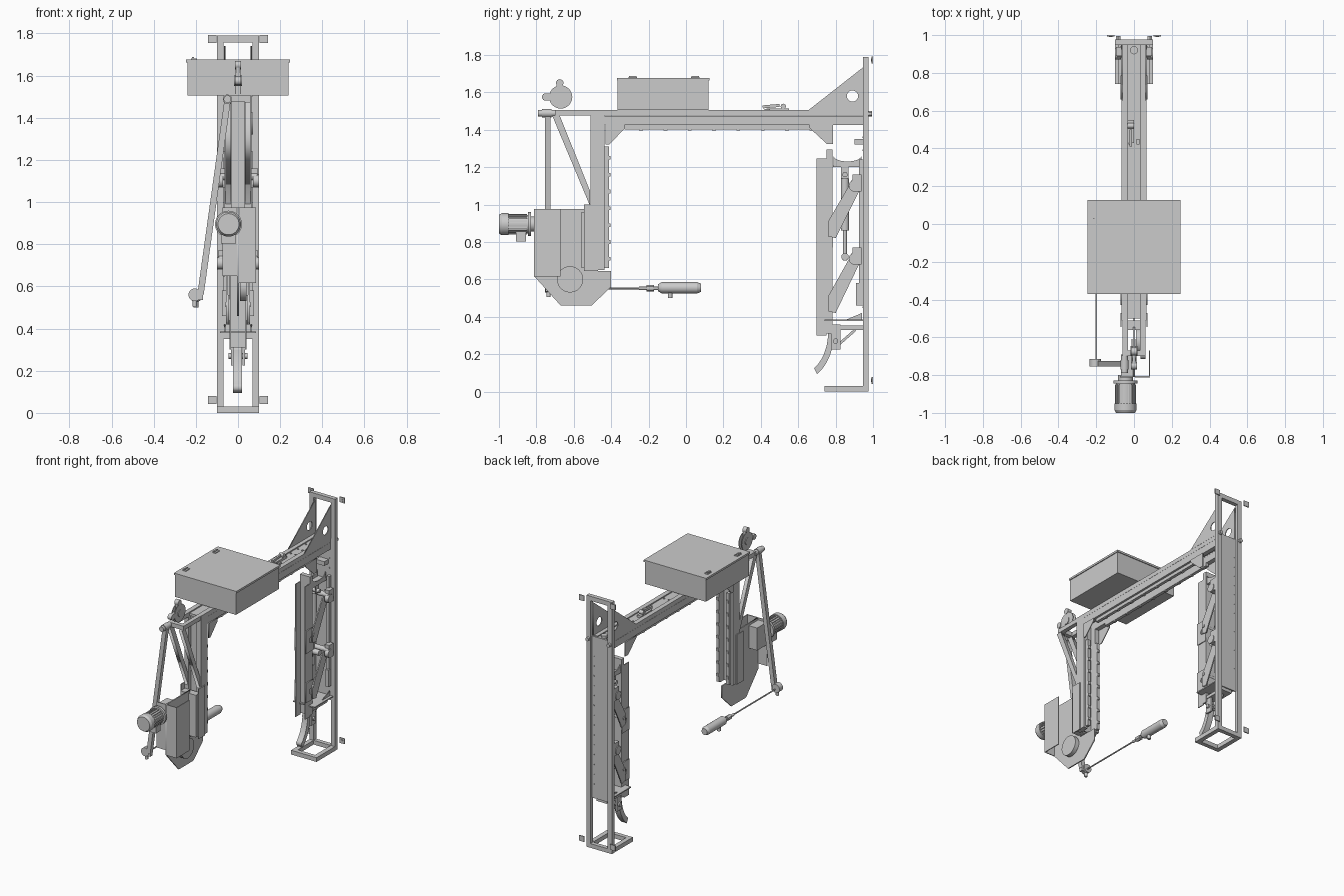
import bpy, bmesh, math
from mathutils import Vector, Matrix


def finish(name, bm, smooth=False):
    me = bpy.data.meshes.new(name)
    bmesh.ops.recalc_face_normals(bm, faces=bm.faces)
    bm.to_mesh(me)
    bm.free()
    ob = bpy.data.objects.new(name, me)
    bpy.context.collection.objects.link(ob)
    if smooth:
        bpy.ops.object.select_all(action='DESELECT')
        ob.select_set(True)
        bpy.context.view_layer.objects.active = ob
        bpy.ops.object.shade_smooth_by_angle(angle=math.radians(35))
    return ob


def box(name, x0, x1, y0, y1, z0, z1):
    bm = bmesh.new()
    m = Matrix.Translation(((x0 + x1) / 2, (y0 + y1) / 2, (z0 + z1) / 2))
    bmesh.ops.create_cube(bm, size=1, matrix=m @ Matrix.Diagonal((x1 - x0, y1 - y0, z1 - z0, 1)))
    return finish(name, bm)


def pair(name, x0, x1, *r):
    box(name + "_right", x0, x1, *r)
    box(name + "_left", -x1, -x0, *r)


def along(p0, p1):
    a, b = Vector(p0), Vector(p1)
    return Matrix.Translation((a + b) / 2) @ (b - a).to_track_quat('Z', 'Y').to_matrix().to_4x4(), (b - a).length


def bar(name, p0, p1, w, d):
    bm = bmesh.new()
    m, l = along(p0, p1)
    bmesh.ops.create_cube(bm, size=1, matrix=m @ Matrix.Diagonal((w, d, l, 1)))
    return finish(name, bm)


def cyl(name, p0, p1, r, r2=None, n=24):
    bm = bmesh.new()
    m, l = along(p0, p1)
    bmesh.ops.create_cone(bm, cap_ends=True, segments=n, radius1=r,
                          radius2=r if r2 is None else r2, depth=l, matrix=m)
    return finish(name, bm, True)


def plate(name, pts, x0, x1, holes=()):
    """Flat plate with an outline in (y, z), thick along x, with round holes (y, z, r)."""
    cu = bpy.data.curves.new(name, 'CURVE')
    cu.dimensions, cu.fill_mode, cu.extrude = '2D', 'BOTH', (x1 - x0) / 2
    rings = [pts] + [[(y + r * math.cos(i * math.pi / 10), z + r * math.sin(i * math.pi / 10))
                      for i in range(20)] for y, z, r in holes]
    for ring in rings:
        s = cu.splines.new('POLY')
        s.points.add(len(ring) - 1)
        for p, (u, v) in zip(s.points, ring):
            p.co = (u, v, 0, 1)
        s.use_cyclic_u = True
    tmp = bpy.data.objects.new(name + "_curve", cu)
    bpy.context.collection.objects.link(tmp)
    dg = bpy.context.evaluated_depsgraph_get()
    me = bpy.data.meshes.new_from_object(tmp.evaluated_get(dg))
    bpy.data.objects.remove(tmp)
    bm = bmesh.new()
    bm.from_mesh(me)
    bm.transform(Matrix(((0, 0, 1, (x0 + x1) / 2), (1, 0, 0, 0), (0, 1, 0, 0), (0, 0, 0, 1))))
    bmesh.ops.remove_doubles(bm, verts=bm.verts, dist=1e-5)
    return finish(name, bm)


def plates(name, pts, x0, x1, holes=()):
    plate(name + "_right", pts, x0, x1, holes)
    plate(name + "_left", pts, -x1, -x0, holes)


# Rear post frame, foot and wall tabs
pair("post", 0.068, 0.10, 0.947, 0.977, 0, 1.79)
box("post_top_bar", -0.068, 0.068, 0.947, 0.977, 1.758, 1.79)
box("post_bottom_bar", -0.068, 0.068, 0.947, 0.977, 0, 0.03)
pair("foot_side", 0.068, 0.10, 0.74, 0.947, 0.0, 0.03)
box("foot_front_bar", -0.068, 0.068, 0.74, 0.77, 0, 0.03)
box("post_back_plate", -0.07, 0.07, 0.950, 0.957, 0.35, 1.50)
for z in (0.06, 1.773):
    pair("wall_tab", 0.102, 0.143, 0.993, 1.0, z - 0.019, z + 0.019)
    for s in (-1, 1):
        cyl("tab_bolt", (s * 0.124, 0.989, z), (s * 0.124, 0.994, z), 0.009, n=12)
for s in (-1, 1):
    cyl("post_bolt", (s * 0.084, 0.975, 1.485), (s * 0.084, 0.995, 1.485), 0.014, n=6)
    for i in range(14):
        z = 0.45 + i * 0.07
        cyl("plate_screw", (s * 0.055, 0.945, z), (s * 0.055, 0.959, z), 0.004, n=8)

# Post gussets
plates("post_gusset", [(0.655, 1.505), (0.955, 1.505), (0.955, 1.74)], 0.06, 0.066, [(0.89, 1.58, 0.03)])

# Horizontal beam
pair("beam_upper_tube", 0.032, 0.065, -0.51, 0.947, 1.475, 1.505)
pair("beam_lower_tube", 0.032, 0.065, -0.51, 0.947, 1.425, 1.474)
box("beam_web", -0.032, 0.032, -0.50, 0.947, 1.480, 1.497)
pair("beam_liner", 0.028, 0.05, -0.33, 0.70, 1.402, 1.425)
for i in range(8):
    y = -0.25 + i * 0.13
    pair("liner_clip", 0.03, 0.048, y, y + 0.02, 1.396, 1.402)
for y in (0.22, 0.62, 0.70, 0.79):
    for s in (-1, 1):
        cyl("beam_bolt", (s * 0.018, y, 1.495), (s * 0.018, y, 1.502), 0.006, n=8)
cyl("beam_end_bolt", (0, 0.92, 1.495), (0, 0.92, 1.512), 0.022, n=12)
plates("front_corner_gusset", [(-0.43, 1.425), (-0.33, 1.425), (-0.33, 1.405), (-0.41, 1.32), (-0.43, 1.32)], 0.065, 0.071)
plates("rear_corner_gusset", [(0.66, 1.425), (0.785, 1.425), (0.785, 1.325), (0.752, 1.325), (0.66, 1.41)], 0.065, 0.071)

# Front leg
pair("leg_tube", 0.032, 0.065, -0.51, -0.435, 0.65, 1.475)
box("leg_web", -0.032, 0.032, -0.485, -0.475, 0.65, 1.475)
pair("leg_liner", 0.028, 0.05, -0.435, -0.412, 0.66, 1.31)
pair("leg_side_plate", 0.065, 0.071, -0.545, -0.47, 0.645, 1.0)
for i in range(7):
    pair("leg_clip", 0.03, 0.048, -0.412, -0.405, 0.70 + i * 0.09, 0.72 + i * 0.09)

# Front outrigger with diagonal braces
box("outrigger_right", 0.032, 0.062, -0.70, -0.51, 1.475, 1.505)
box("outrigger_left", -0.062, -0.032, -0.70, -0.51, 1.475, 1.505)
box("outrigger_cross_bar", -0.032, 0.032, -0.70, -0.67, 1.475, 1.505)
plates("outrigger_brace", [(-0.715, 1.475), (-0.675, 1.475), (-0.512, 1.07), (-0.512, 0.99)], 0.034, 0.06)
cyl("arm_pivot", (-0.05, -0.79, 1.488), (-0.05, -0.69, 1.488), 0.018)
cyl("arm_pivot_collar", (-0.05, -0.77, 1.488), (-0.05, -0.72, 1.488), 0.022)

# Cable balancer on the outrigger
for x in (-0.013, 0.009):
    cyl("balancer_disc", (x, -0.67, 1.575), (x + 0.004, -0.67, 1.575), 0.062, n=32)
cyl("balancer_hub", (-0.018, -0.67, 1.575), (0.018, -0.67, 1.575), 0.025)
for y, z in ((-0.75, 1.575), (-0.675, 1.65)):
    cyl("balancer_roller", (-0.015, y, z), (0.015, y, z), 0.02)
    bar("balancer_lobe", (0, y, z), (0, -0.67, 1.575), 0.02, 0.035)

# Hanging swing arm and hand control
bar("swing_arm", (-0.05, -0.74, 1.48), (-0.178, -0.74, 0.56), 0.030, 0.030)
cyl("arm_end_joint", (-0.205, -0.755, 0.56), (-0.205, -0.715, 0.56), 0.03)
box("arm_end_block", -0.215, -0.165, -0.75, -0.725, 0.535, 0.585)
cyl("arm_end_knob", (-0.205, -0.735, 0.505), (-0.205, -0.735, 0.55), 0.011, n=12)
cyl("control_rod", (-0.2, -0.75, 0.552), (-0.2, -0.25, 0.552), 0.005, n=12)
cyl("rod_coupling", (-0.2, -0.25, 0.552), (-0.2, -0.15, 0.552), 0.009, n=12)
cyl("rod_nut", (-0.2, -0.21, 0.552), (-0.2, -0.17, 0.552), 0.018, n=6)
cyl("handle_nose", (-0.2, -0.15, 0.555), (-0.2, -0.13, 0.555), 0.018, 0.03)
cyl("control_handle", (-0.2, -0.13, 0.555), (-0.2, 0.06, 0.555), 0.03)
cyl("handle_cap", (-0.2, 0.06, 0.555), (-0.2, 0.08, 0.555), 0.03, 0.022)
cyl("handle_button", (-0.2, -0.085, 0.50), (-0.2, -0.085, 0.53), 0.012, n=12)

# Control cabinet with lid and latches
box("cabinet", -0.24, 0.24, -0.365, 0.12, 1.506, 1.662)
box("cabinet_lid", -0.246, 0.246, -0.37, 0.126, 1.662, 1.676)
for y in (0.05, -0.285):
    box("lid_latch_base", -0.222, -0.195, y - 0.022, y + 0.022, 1.676, 1.681)
    box("lid_latch", -0.218, -0.208, y - 0.02, y + 0.02, 1.681, 1.687)

# Toggle clamp on the beam
box("clamp_base", -0.034, 0.0, 0.43, 0.55, 1.497, 1.513)
bar("clamp_lever", (-0.018, 0.41, 1.522), (-0.018, 0.50, 1.53), 0.014, 0.016)
cyl("clamp_pivot", (-0.034, 0.52, 1.525), (0.0, 0.52, 1.525), 0.014, n=16)
pair("clamp_foot", 0.012, 0.028, 0.42, 0.45, 1.497, 1.512)

# Drive housing
plate("drive_side_plate", [(-0.81, 0.975), (-0.81, 0.615), (-0.67, 0.46), (-0.505, 0.46), (-0.40, 0.56),
                           (-0.40, 0.645), (-0.545, 0.645), (-0.545, 0.975)], -0.004, 0.004)
box("drive_cover_front", 0.004, 0.086, -0.812, -0.806, 0.615, 0.975)
box("drive_cover_side", 0.080, 0.086, -0.806, -0.67, 0.615, 0.975)
box("drive_front_plate", -0.073, -0.004, -0.812, -0.806, 0.65, 0.975)
box("gear_housing", -0.07, -0.004, -0.806, -0.70, 0.80, 0.96)
box("housing_mount", -0.06, 0.06, -0.56, -0.51, 0.66, 0.96)
cyl("drive_pulley", (0.01, -0.62, 0.60), (0.04, -0.62, 0.60), 0.07, n=32)

# Electric motor
mx, mz = -0.045, 0.895
cyl("motor_body", (mx, -0.98, mz), (mx, -0.845, mz), 0.05, n=32)
cyl("motor_fan_cover", (mx, -0.985, mz), (mx, -0.95, mz), 0.059, n=32)
cyl("motor_cap", (mx, -1.0, mz), (mx, -0.985, mz), 0.05, 0.059, n=32)
cyl("motor_flange", (mx, -0.845, mz), (mx, -0.828, mz), 0.064, n=32)
cyl("motor_shaft_boss", (mx, -0.83, mz), (mx, -0.80, mz), 0.04)
for i in range(20):
    a = i * math.tau / 20
    c, s = math.cos(a) * 0.052, math.sin(a) * 0.052
    bar("motor_fin", (mx + c, -0.95, mz + s), (mx + c, -0.85, mz + s), 0.006, 0.006)
box("motor_terminal_box", mx - 0.035, mx + 0.035, -0.91, -0.855, 0.803, 0.85)

# Rear clamping jaw
box("jaw_back_channel", -0.04, 0.04, 0.752, 0.783, 0.31, 1.295)
pair("jaw_side_plate", 0.034, 0.040, 0.698, 0.752, 0.30, 1.245)
for z0, z1, h in ((0.77, 0.93, 0.85), (0.42, 0.56, 0.485)):
    plates("jaw_hinge_plate", [(0.70, z0), (0.785, z0), (0.785, z1), (0.70, z1)], 0.041, 0.047, [(0.755, h, 0.02)])
    cyl("jaw_hinge_pin", (-0.06, 0.775, h + 0.03), (0.06, 0.775, h + 0.03), 0.012, n=16)

# Parallel swing links and their brackets
for za, zb in ((0.87, 1.12), (0.47, 0.73)):
    plates("swing_link", [(0.76, za - 0.04), (0.80, za - 0.05), (0.925, zb - 0.05), (0.925, zb + 0.03),
                          (0.90, zb + 0.03), (0.76, za + 0.04)], 0.048, 0.056)
    cyl("link_cross_tube", (-0.09, 0.90, zb), (0.09, 0.90, zb), 0.018, n=20)
    for s in (-1, 1):
        cyl("link_bearing", (s * 0.07, 0.90, zb - 0.02), (s * 0.10, 0.90, zb - 0.02), 0.03, n=20)
    pair("link_bracket", 0.06, 0.095, 0.89, 0.937, zb - 0.05, zb + 0.04)
pair("jaw_guide_rail", 0.05, 0.07, 0.925, 0.95, 0.46, 1.24)
pair("lower_guide_block", 0.05, 0.075, 0.91, 0.94, 0.46, 0.58)
box("upper_stop_block", -0.02, 0.05, 0.90, 0.947, 1.32, 1.35)

# Jaw actuator and top bracket
cyl("actuator_body", (0, 0.85, 0.86), (0, 0.85, 1.14), 0.022)
cyl("actuator_rod", (0, 0.85, 0.70), (0, 0.85, 0.86), 0.01, n=12)
cyl("actuator_lower_eye", (-0.05, 0.85, 0.72), (0.05, 0.85, 0.72), 0.02, n=16)
cyl("actuator_upper_pin", (-0.05, 0.85, 1.16), (0.05, 0.85, 1.16), 0.014, n=16)
saddle = [(0.863 - 0.075 * math.cos(t * math.pi / 8), 1.26 - 0.03 * math.sin(t * math.pi / 8)) for t in range(9)]
plates("top_saddle_plate", saddle + [(0.938, 1.21), (0.788, 1.21)], 0.03, 0.036)
box("top_bracket_shelf", -0.036, 0.036, 0.785, 0.947, 1.20, 1.212)
pair("actuator_hanger", 0.024, 0.030, 0.83, 0.87, 1.14, 1.20)

# Bottom carrier with curved guide fin
box("carrier_plate", -0.085, 0.085, 0.74, 0.947, 0.378, 0.386)
box("carrier_lower_bar", -0.04, 0.04, 0.785, 0.947, 0.33, 0.352)
plates("carrier_gusset", [(0.86, 0.386), (0.94, 0.386), (0.94, 0.42)], 0.06, 0.066)
pair("fin_clevis", 0.022, 0.034, 0.775, 0.825, 0.225, 0.36)
cyl("fin_pin", (-0.045, 0.80, 0.27), (0.045, 0.80, 0.27), 0.014, n=16)
bar("fin_strut", (0, 0.82, 0.255), (0, 0.905, 0.33), 0.014, 0.014)
arc = [math.radians(a) for a in range(0, 61, 6)]
fin = [(0.61 + 0.18 * math.cos(a), 0.31 - 0.25 * math.sin(a)) for a in arc]
fin += [(0.61 + 0.15 * math.cos(a), 0.32 - 0.225 * math.sin(a)) for a in reversed(arc)]
plate("guide_fin", fin, -0.024, 0.018)
